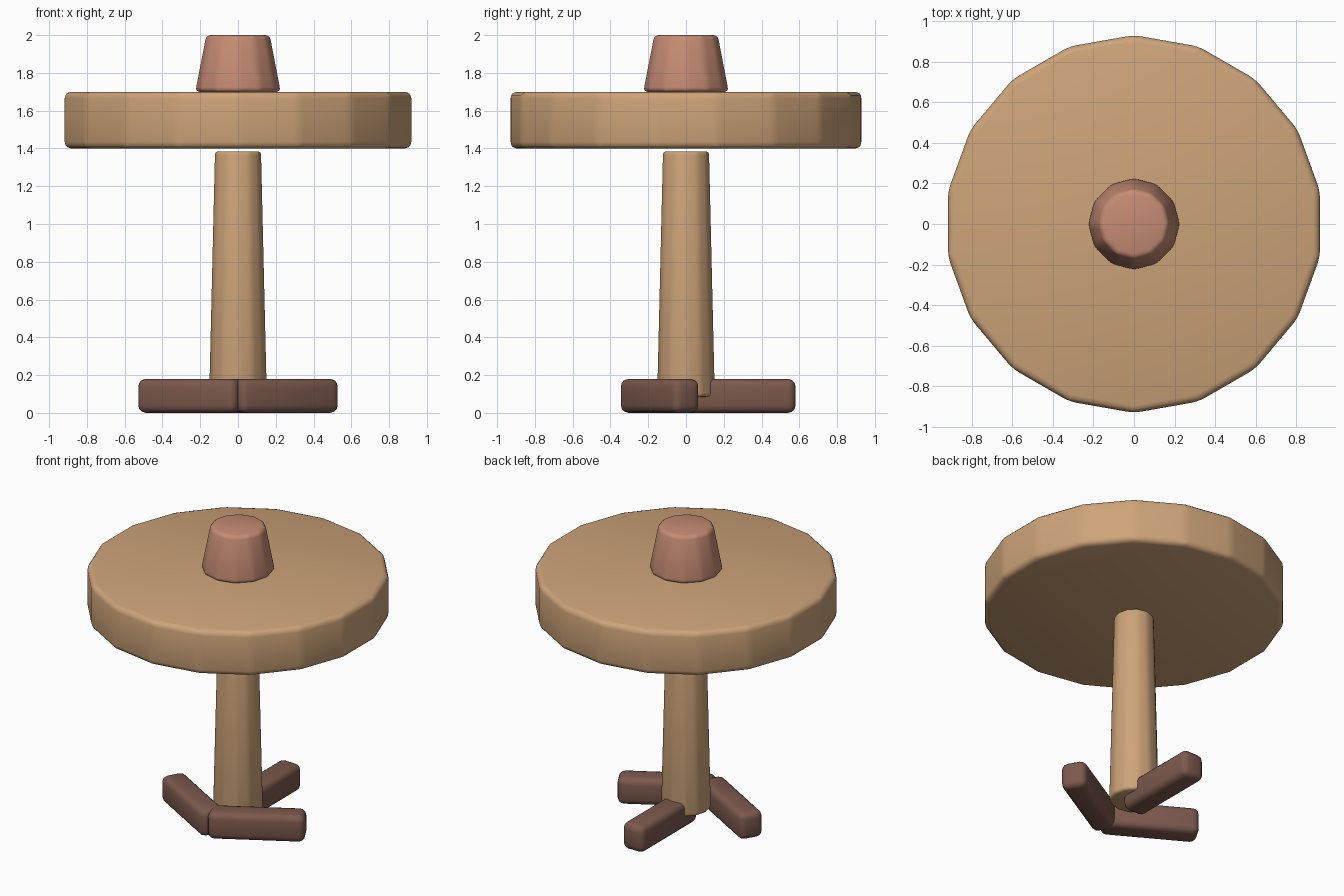
import bpy
from math import cos, sin, radians, pi

if "Cube" in bpy.data.objects:
    bpy.data.objects.remove(bpy.data.objects["Cube"], do_unlink=True)


def material(name, color):
    mat = bpy.data.materials.new(name)
    mat.use_nodes = True
    mat.diffuse_color = (*color, 1)
    mat.node_tree.nodes["Principled BSDF"].inputs["Base Color"].default_value = (*color, 1)
    return mat


tan = material("tan wood", (0.61, 0.37, 0.19))
brown = material("dark brown wood", (0.2, 0.1, 0.075))
pink = material("dusty pink", (0.56, 0.26, 0.175))


def finish(name, mat, width, segments):
    """Name, colour, round off and smooth the active object."""
    obj = bpy.context.object
    obj.name = name
    obj.data.materials.append(mat)
    bevel = obj.modifiers.new("rounded edges", 'BEVEL')
    bevel.width = width
    bevel.segments = segments
    bevel.limit_method = 'NONE'
    bpy.ops.object.modifier_apply(modifier=bevel.name)
    bpy.ops.object.shade_smooth_by_angle(angle=radians(40))
    return obj


def tapered(name, sides, r_bottom, r_top, z0, z1, mat, width):
    bpy.ops.mesh.primitive_cone_add(
        vertices=sides, radius1=r_bottom, radius2=r_top,
        depth=z1 - z0, location=(0, 0, (z0 + z1) / 2))
    return finish(name, mat, width, 3)


# Central post, round top and knob
tapered("post", 12, 0.156, 0.125, 0.085, 1.385, tan, 0.02)
tapered("round_top", 18, 0.932, 0.932, 1.4, 1.7, tan, 0.035)
tapered("knob", 12, 0.23, 0.172, 1.7, 2.0, pink, 0.025)

# Three feet: one straight back, two forming a V at the front
for name, place, turn in (("back_foot", 90, 90),
                          ("left_foot", 330, 30),
                          ("right_foot", 210, 150)):
    a = radians(place)
    bpy.ops.mesh.primitive_cube_add(
        size=1, location=(0.28 * cos(a), 0.28 * sin(a), 0.095),
        rotation=(0, 0, radians(turn)))
    foot = bpy.context.object
    foot.scale = (0.6, 0.16, 0.18)
    foot.location.z = 0.09
    bpy.ops.object.transform_apply(location=False, rotation=False, scale=True)
    finish(name, brown, 0.04, 3)
